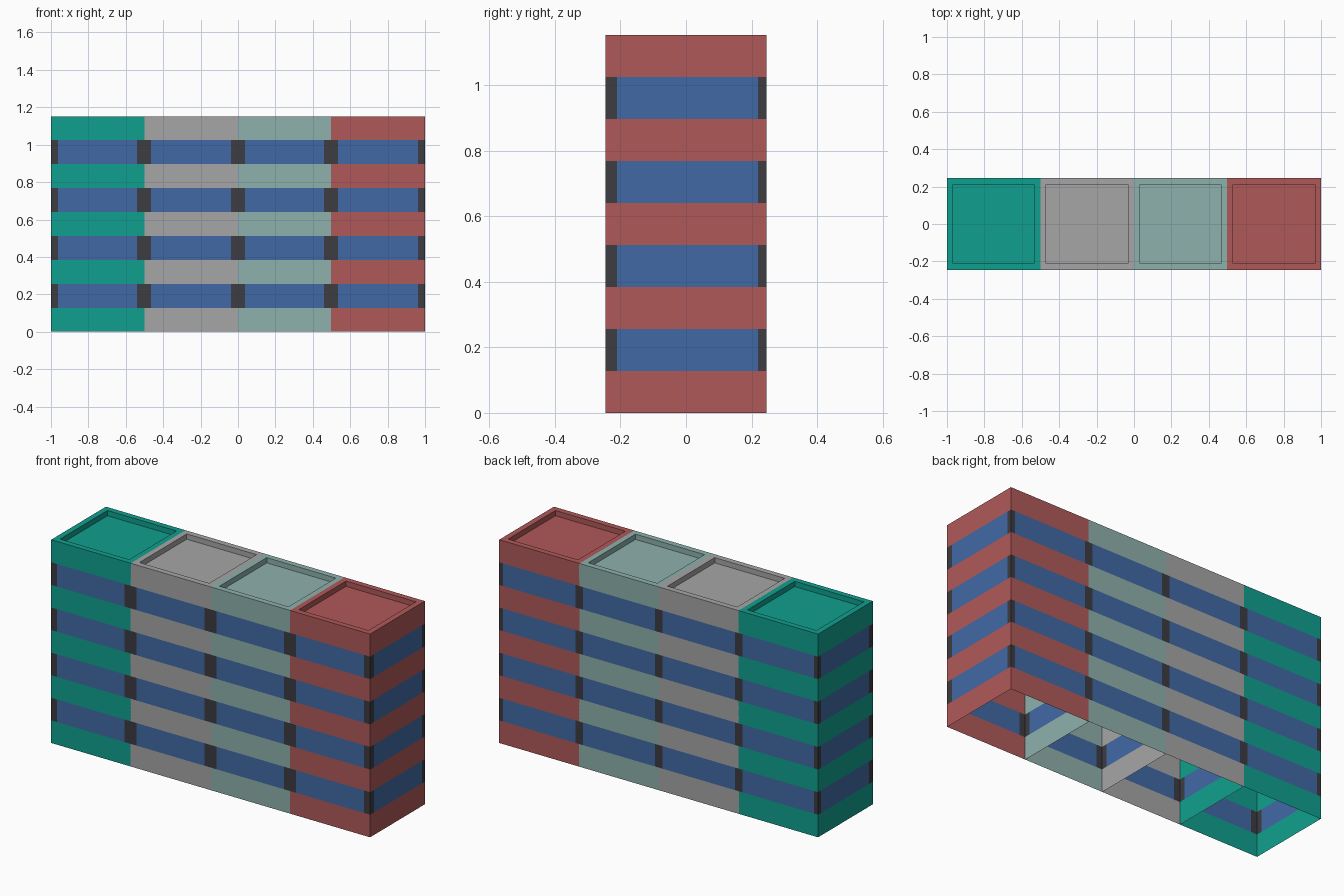
import bpy, bmesh

if "Cube" in bpy.data.objects:
    bpy.data.objects.remove(bpy.data.objects["Cube"])

H, D = 1.152, 0.245          # tower height, half depth
LEVELS = 9                   # alternating plain and banded layers
RIM, SINK = 0.033, 0.03      # top border width, recess depth
EDGES = [-1.0, -0.502, 0.0, 0.497, 1.0]


def material(name, r, g, b):
    lin = [((c / 255 + 0.055) / 1.055) ** 2.4 for c in (r, g, b)]
    m = bpy.data.materials.new(name)
    m.diffuse_color = (*lin, 1)
    m.use_nodes = True
    m.node_tree.nodes["Principled BSDF"].inputs["Base Color"].default_value = m.diffuse_color
    return m


blue = material("band blue", 65, 105, 165)
dark = material("corner charcoal", 60, 60, 66)
shells = [("teal_tower", material("teal", 16, 160, 142)),
          ("grey_tower", material("grey", 167, 166, 166)),
          ("pale_green_tower", material("pale green", 142, 177, 172)),
          ("red_tower", material("red", 176, 89, 89))]


def tower(name, shell, x0, x1):
    bm = bmesh.new()

    def quad(pts, mat=0):
        bm.faces.new([bm.verts.new(p) for p in pts]).material_index = mat

    # thin outer walls: (start, end, corner width at start, corner width at end)
    walls = [((x0, -D), (x1, -D), 0.038, 0.038),
             ((x1, -D), (x1, D), 0.035, 0.026),
             ((x1, D), (x0, D), 0.025, 0.025),
             ((x0, D), (x0, -D), 0.026, 0.035)]
    for a, b, ca, cb in walls:
        length = abs(b[0] - a[0]) + abs(b[1] - a[1])
        stops = [0, ca / length, 1 - cb / length, 1]
        cols = [(a[0] + (b[0] - a[0]) * t, a[1] + (b[1] - a[1]) * t) for t in stops]
        for i in range(LEVELS):
            z0, z1 = H * i / LEVELS, H * (i + 1) / LEVELS
            for k in range(3):
                p, q = cols[k], cols[k + 1]
                mat = 0 if i % 2 == 0 else (1 if k == 1 else 2)
                quad([(*p, z0), (*q, z0), (*q, z1), (*p, z1)], mat)

    # top rim, recess sides and recess floor; the underside stays open
    outer = [(x0, -D), (x1, -D), (x1, D), (x0, D)]
    inner = [(x0 + RIM, -D + RIM), (x1 - RIM, -D + RIM),
             (x1 - RIM, D - RIM), (x0 + RIM, D - RIM)]
    for k in range(4):
        n = (k + 1) % 4
        quad([(*outer[k], H), (*outer[n], H), (*inner[n], H), (*inner[k], H)])
        quad([(*inner[k], H), (*inner[n], H), (*inner[n], H - SINK), (*inner[k], H - SINK)])
    quad([(*p, H - SINK) for p in inner])

    bmesh.ops.remove_doubles(bm, verts=bm.verts, dist=1e-5)
    me = bpy.data.meshes.new(name)
    bm.to_mesh(me)
    bm.free()
    for m in (shell, blue, dark):
        me.materials.append(m)
    bpy.context.collection.objects.link(bpy.data.objects.new(name, me))


# four towers side by side, overlapping by a hair at the shared walls
for i, (name, shell) in enumerate(shells):
    left = EDGES[i] - (0.001 if i > 0 else 0)
    right = EDGES[i + 1] + (0.001 if i < 3 else 0)
    tower(name, shell, left, right)
